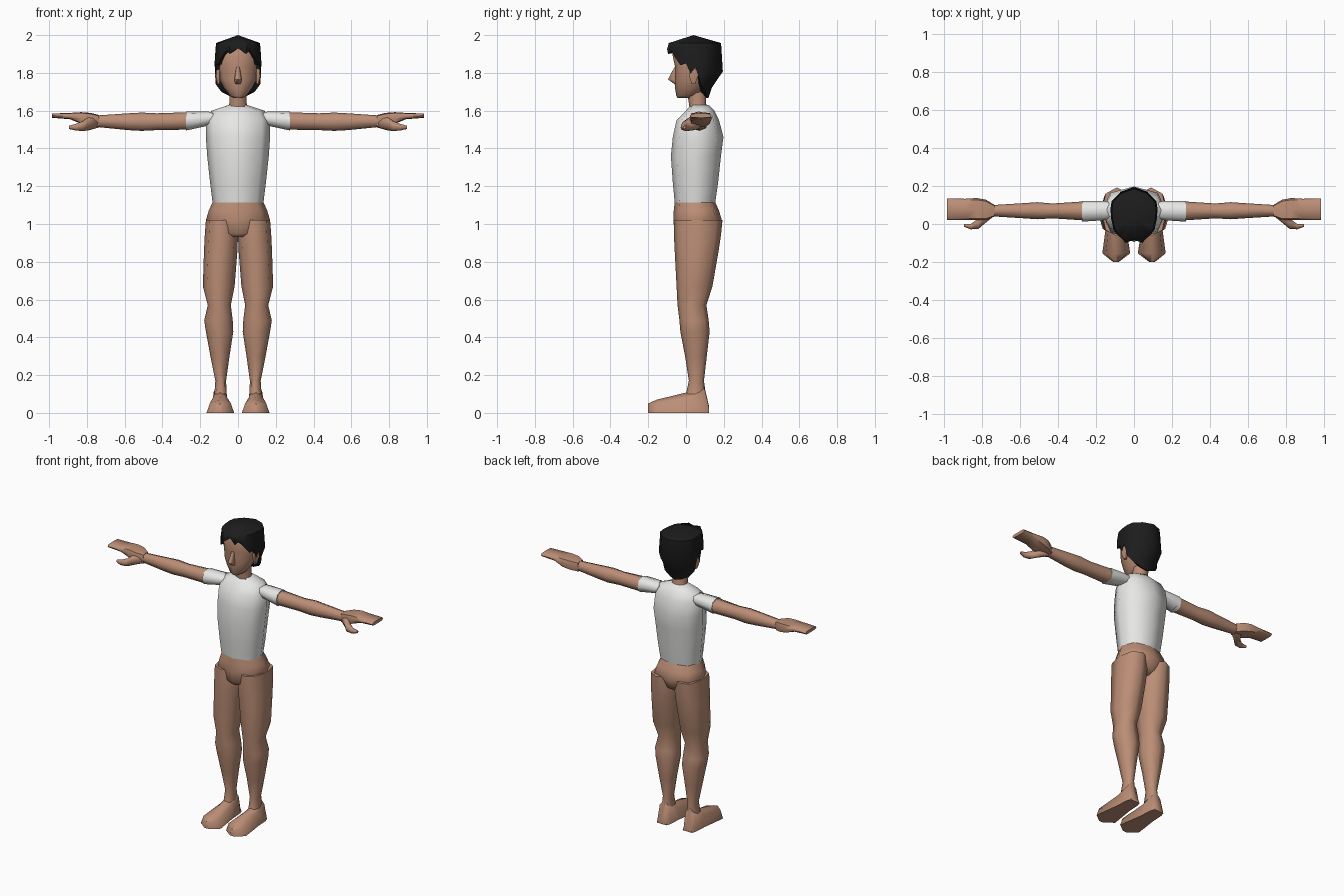
import bpy
import bmesh
from math import sin, cos, pi, radians, copysign

cube = bpy.data.objects.get("Cube")
if cube:
    bpy.data.objects.remove(cube, do_unlink=True)

UNIT = 0.01  # all sizes below are in hundredths


def material(name, color):
    mat = bpy.data.materials.new(name)
    mat.use_nodes = True
    mat.diffuse_color = (*color, 1)
    bsdf = mat.node_tree.nodes["Principled BSDF"]
    bsdf.inputs["Base Color"].default_value = (*color, 1)
    bsdf.inputs["Roughness"].default_value = 0.8
    return mat


skin = material("skin", (0.5, 0.27, 0.18))
white = material("white cloth", (0.8, 0.8, 0.79))
black = material("black hair", (0.012, 0.012, 0.012))


def finish(name, bm, mat):
    """Turn a bmesh into a smooth object that keeps its hard edges."""
    bmesh.ops.recalc_face_normals(bm, faces=bm.faces)
    mesh = bpy.data.meshes.new(name)
    bm.to_mesh(mesh)
    bm.free()
    mesh.materials.append(mat)
    mesh.shade_smooth()
    mesh.set_sharp_from_angle(angle=radians(58))
    obj = bpy.data.objects.new(name, mesh)
    bpy.context.collection.objects.link(obj)
    return obj


def bridge(bm, rows):
    """Join each closed row of vertices to the next one."""
    for low, high in zip(rows, rows[1:]):
        for i in range(len(low)):
            j = (i + 1) % len(low)
            bm.faces.new((low[i], low[j], high[j], high[i]))


def loft(name, mat, rings, axis="z", sides=8, round_power=0.85, side=1):
    """Loft rings of (position, a min, a max, b min, b max) along an axis."""
    bm = bmesh.new()
    rows = []
    for t, a0, a1, b0, b1 in rings:
        row = []
        for i in range(sides):
            ang = 2 * pi * i / sides
            c, s = (copysign(abs(f) ** round_power, f) if abs(f) > 1e-6 else 0
                    for f in (cos(ang), sin(ang)))
            a = (a0 + a1) / 2 + (a1 - a0) / 2 * c
            b = (b0 + b1) / 2 + (b1 - b0) / 2 * s
            x, y, z = {"x": (t, a, b), "y": (a, t, b), "z": (a, b, t)}[axis]
            row.append(bm.verts.new((x * side * UNIT, y * UNIT, max(z, 0) * UNIT)))
        rows.append(row)
    bridge(bm, rows)
    bm.faces.new(rows[0])
    bm.faces.new(rows[-1])
    return finish(name, bm, mat)


def centred(rings):
    """Expand (z, half width, front, back) to full ring extents."""
    return [(z, -w, w, front, back) for z, w, front, back in rings]


# Trunk
loft("shirt_body", white, centred([
    (111.5, 13.5, -6, 15.5), (122, 14.8, -7, 17), (136, 16.3, -8, 18.5),
    (146, 17, -7, 19.8), (155, 17, -5, 17.5), (160, 14, 0, 15),
    (163, 5, 2.5, 12)]))
loft("hips", skin, centred([
    (93, 9, -4, 13), (95, 13, -6, 16.5), (102, 17, -6.7, 19),
    (107, 15.5, -6.5, 17.5), (111.5, 13.5, -6, 15.5)]))
loft("neck", skin, centred([
    (160, 5.5, 2, 12), (164, 4.6, 1.5, 10.5), (173, 4.6, 0, 11)]))

# Head and nose
loft("head", skin, centred([
    (166.8, 2.5, -4.5, 3), (168, 4.5, -5.2, 7), (172, 7.5, -5.8, 11),
    (177, 10, -6.2, 14), (183, 11, -5.8, 16), (190, 10.8, -7.2, 16),
    (195, 8, -5, 14)]))
loft("nose", skin, centred([
    (174.2, 1.5, -6.3, -4), (176.5, 2, -9.5, -4), (183, 0.9, -6.2, -4)]))

# Paired limbs
for label, side in (("left", 1), ("right", -1)):
    loft(label + "_leg", skin, [
        (10, 6, 12.5, 0, 10.5), (17, 6.3, 12, 1.5, 9.5),
        (30, 4.5, 14.6, -0.5, 11), (43, 2.5, 17, -3, 12.5),
        (49, 2.8, 17.9, -3.5, 12), (57, 3.8, 16, -4.5, 10.8),
        (67, 1.8, 18.6, -5, 14), (86, 0.3, 18, -6, 17.3),
        (94, 0, 17.6, -6.4, 18.5), (102, 1, 17, -6.5, 19.3)], side=side)
    loft(label + "_foot", skin, [
        (12.3, 6, 13, -3, 3), (9.5, 5, 14, -15, 15), (1, 4.5, 14.5, -11, 11),
        (-15.5, 2, 16.7, -7, 7), (-20, 8, 11, -5, 5)],
        axis="y", side=side)
    loft(label + "_sleeve", white, [
        (11, 3, 11.5, 153, 159), (16, 2, 12.2, 152, 159.5),
        (27.5, 1.2, 12.2, 149.5, 159.6)], axis="x", side=side)
    loft(label + "_arm", skin, [
        (25, 1.8, 12, 150, 159.2), (43, 3, 10.8, 149.7, 158.6),
        (51, 2.5, 11.5, 149.3, 159), (58, 3, 11, 149.7, 158.6),
        (74, 4, 10, 151.3, 157.5)], axis="x", side=side)
    loft(label + "_hand", skin, [
        (73.5, 4, 10, 151, 157.7), (78, 2, 12.8, 152, 158.8),
        (83, 2, 13.7, 153, 159.2), (89, 2.2, 13.3, 155.5, 158.8),
        (98.5, 2.2, 13.5, 156.2, 158.5)],
        axis="x", round_power=0.5, side=side)
    loft(label + "_thumb", skin, [
        (74, 4, 9, 151, 156.5), (79, 0, 8, 149.6, 157),
        (82, -2.6, 3, 149.2, 154.5), (86, -2.8, 0, 149.5, 153),
        (89.5, -1.5, 0, 150.3, 152)], axis="x", side=side)
    loft(label + "_ear", skin, [
        (174, 9.5, 11, 3, 5), (178, 9, 12.3, 1.5, 6.5), (182, 9, 12, 1.5, 7)],
        side=side, sides=6)

# Hair: columns of (x, y, bottom edge, bottom inset) from brow to nape
columns = [
    (0, -8.3, 193, 1), (4.5, -10, 190, 0.97), (6, -8, 192, 1),
    (8.5, -6, 188.5, 1), (10.8, -3, 184, 1), (11.4, 0, 185, 1),
    (12, 2.5, 179.5, 1), (12.2, 5, 183, 1), (12.4, 8, 174, 0.95),
    (11.8, 12, 170, 0.75), (7, 17, 167.5, 0.55), (0, 19.5, 166.5, 0.5)]
columns += [(-x, y, z, k) for x, y, z, k in reversed(columns[1:-1])]

bm = bmesh.new()
MID_Y, TOP = 4, 195


def hair_row(scale, height):
    """One row around the head, shrunk about the head axis."""
    row = []
    for x, y, low, inset in columns:
        k = scale(inset)
        row.append(bm.verts.new((x * k * UNIT, (MID_Y + (y - MID_Y) * k) * UNIT,
                                 height(low) * UNIT)))
    return row


rows = [
    hair_row(lambda k: k * 0.6, lambda low: low + 1),
    hair_row(lambda k: k, lambda low: low),
    hair_row(lambda k: 0.25 + 0.75 * k, lambda low: low + (TOP - low) * 0.2),
    hair_row(lambda k: 1, lambda low: low + (TOP - low) * 0.5),
    hair_row(lambda k: 0.94, lambda low: TOP + 0.8)]
bridge(bm, rows)
crown = bm.verts.new((0, MID_Y * UNIT, 2))
for i, vert in enumerate(rows[-1]):
    bm.faces.new((vert, rows[-1][(i + 1) % len(columns)], crown))
finish("hair", bm, black)
